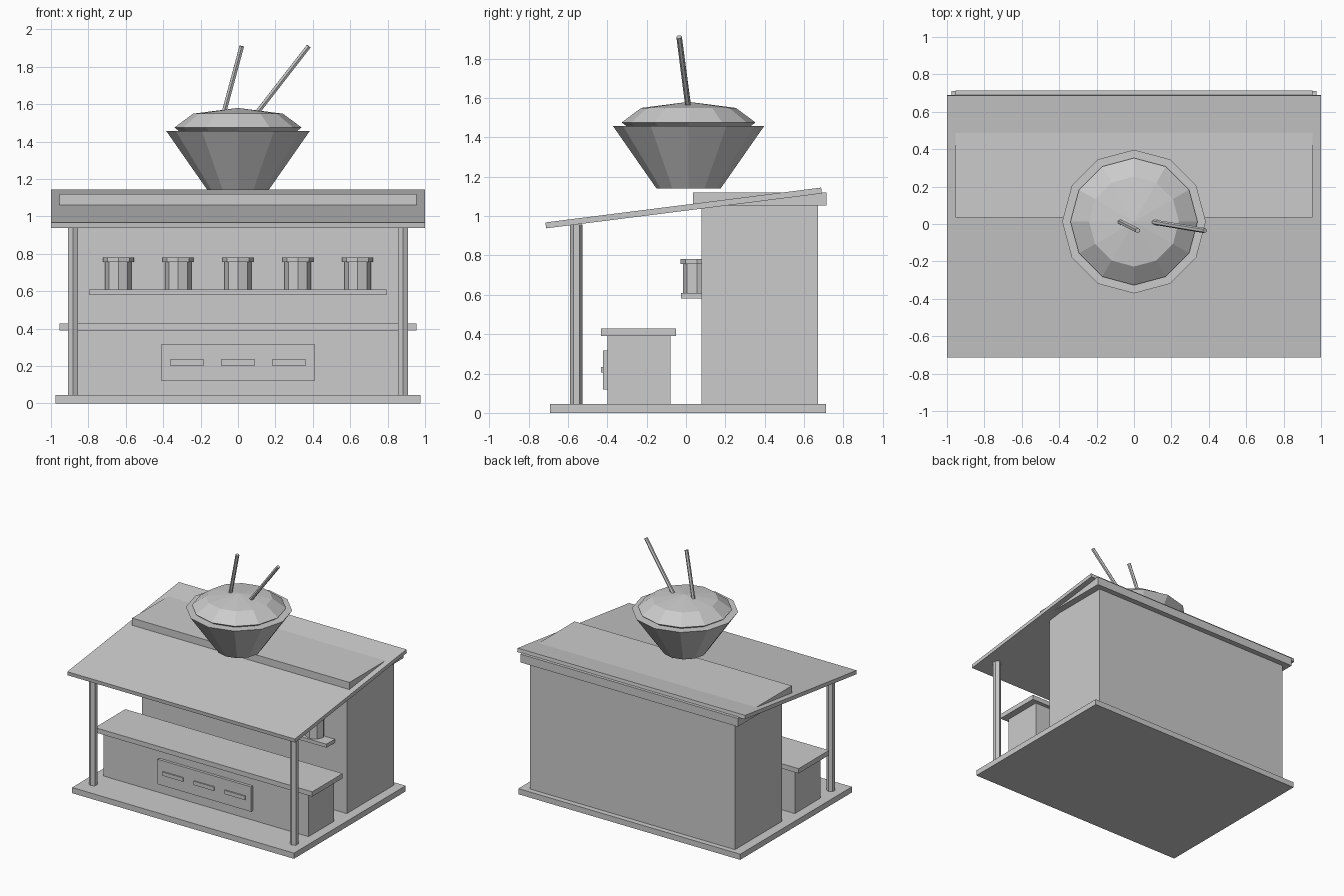
import bpy, bmesh
from math import radians
from mathutils import Vector, Matrix

cube = bpy.data.objects.get("Cube")
if cube:
    bpy.data.objects.remove(cube, do_unlink=True)

# Single plain colour
grey = bpy.data.materials.new("light grey")
grey.use_nodes = True
colour = (0.6, 0.6, 0.6, 1)
grey.diffuse_color = colour
grey.node_tree.nodes["Principled BSDF"].inputs["Base Color"].default_value = colour


def finish(name, bm):
    mesh = bpy.data.meshes.new(name)
    bm.to_mesh(mesh)
    bm.free()
    mesh.materials.append(grey)
    obj = bpy.data.objects.new(name, mesh)
    bpy.context.collection.objects.link(obj)
    return obj


def box(name, x, y, z):
    """Box from (min, max) ranges."""
    bm = bmesh.new()
    bmesh.ops.create_cube(bm, size=1)
    lo, hi = Vector((x[0], y[0], z[0])), Vector((x[1], y[1], z[1]))
    bmesh.ops.scale(bm, vec=hi - lo, verts=bm.verts)
    bmesh.ops.translate(bm, vec=(lo + hi) / 2, verts=bm.verts)
    return finish(name, bm)


def rod(name, start, end, r1, r2, sides):
    """Flat-sided cylinder or cone between two points."""
    start, end = Vector(start), Vector(end)
    axis = end - start
    turn = Vector((0, 0, 1)).rotation_difference(axis).to_matrix().to_4x4()
    bm = bmesh.new()
    bmesh.ops.create_cone(bm, cap_ends=True, segments=sides, radius1=r1, radius2=r2,
                          depth=axis.length,
                          matrix=Matrix.Translation((start + end) / 2) @ turn)
    return finish(name, bm)


# Building
box("floor_base", (-0.975, 0.975), (-0.69, 0.712), (0, 0.045))
box("back_room", (-0.9, 0.9), (0.08, 0.67), (0.045, 1.055))
box("back_room_top", (-0.955, 0.955), (0.035, 0.714), (1.053, 1.119))

# Sloping roof
roof = box("roof", (-1, 1), (-0.706, 0.706), (-0.015, 0.015))
roof.rotation_euler.x = radians(7.2)
roof.location = (0, -0.012, 1.041)

# Counter with front panel and slots
box("counter_body", (-0.9, 0.9), (-0.4, -0.08), (0.045, 0.39))
box("counter_top", (-0.955, 0.955), (-0.432, -0.05), (0.39, 0.428))
box("counter_panel", (-0.41, 0.41), (-0.422, -0.4), (0.12, 0.318))
for i in (-1, 0, 1):
    x = i * 0.273
    box("panel_slat", (x - 0.09, x + 0.09), (-0.432, -0.422), (0.204, 0.234))

# Roof posts
for side, x in (("right", -0.883), ("left", 0.883)):
    rod(side + "_post", (x, -0.557, 0.045), (x, -0.557, 0.958), 0.031, 0.031, 6)

# Shelf with lidded jars
box("shelf", (-0.795, 0.795), (-0.025, 0.1), (0.58, 0.608))
for i in range(-2, 3):
    x = i * 0.32
    rod("jar", (x, 0.055, 0.608), (x, 0.055, 0.756), 0.071, 0.071, 8)
    rod("jar_lid", (x, 0.055, 0.756), (x, 0.055, 0.781), 0.083, 0.083, 8)

# Rooftop bowl, its rounded filling and two sticks
rod("bowl", (0, 0.013, 1.14), (0, 0.013, 1.457), 0.163, 0.384, 12)
bm = bmesh.new()
bmesh.ops.create_uvsphere(bm, u_segments=12, v_segments=4, radius=1)
bmesh.ops.scale(bm, vec=(0.34, 0.34, 0.105), verts=bm.verts)
bmesh.ops.translate(bm, vec=(0, 0.013, 1.475), verts=bm.verts)
finish("bowl_filling", bm)
rod("right_stick", (-0.085, 0.017, 1.52), (0.02, -0.035, 1.91), 0.014, 0.014, 6)
rod("left_stick", (0.075, 0.015, 1.52), (0.378, -0.035, 1.91), 0.014, 0.014, 6)
